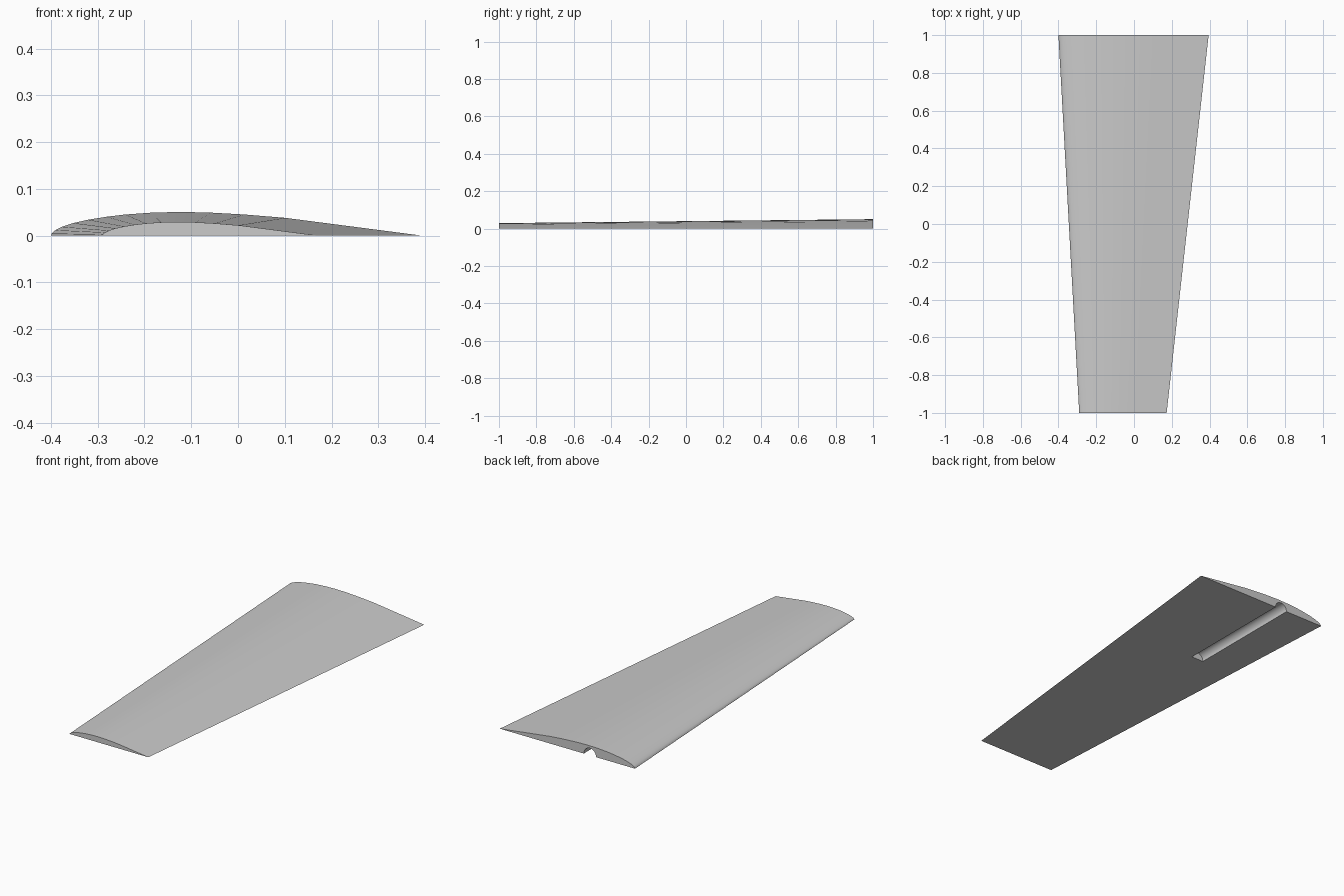
import bpy, bmesh, math

cube = bpy.data.objects.get("Cube")
if cube:
    bpy.data.objects.remove(cube, do_unlink=True)

grey = bpy.data.materials.new("light grey")
grey.use_nodes = True
colour = (0.6, 0.6, 0.6, 1)
grey.diffuse_color = colour
grey.node_tree.nodes["Principled BSDF"].inputs["Base Color"].default_value = colour


def loft(name, rings):
    """Closed solid through a list of matching rings, ordered along y."""
    bm = bmesh.new()
    loops = [[bm.verts.new(p) for p in ring] for ring in rings]
    n = len(loops[0])
    for a, b in zip(loops, loops[1:]):
        for i in range(n):
            j = (i + 1) % n
            bm.faces.new((a[i], a[j], b[j], b[i]))
    bm.faces.new(loops[0])
    bm.faces.new(loops[-1])
    bmesh.ops.recalc_face_normals(bm, faces=bm.faces)
    mesh = bpy.data.meshes.new(name)
    bm.to_mesh(mesh)
    bm.free()
    mesh.materials.append(grey)
    obj = bpy.data.objects.new(name, mesh)
    bpy.context.collection.objects.link(obj)
    return obj


# Flat-bottomed wing section: chord fraction, height as fraction of chord
section = [(0, 0), (0.002, 0.006), (0.012, 0.015), (0.03, 0.024),
           (0.06, 0.034), (0.1, 0.043), (0.15, 0.051), (0.2, 0.057),
           (0.27, 0.062), (0.35, 0.064), (0.43, 0.062), (0.52, 0.057),
           (0.63, 0.048), (1, 0)]


def wing_ring(y, lead, trail):
    chord = trail - lead
    return [(lead + chord * t, y, chord * h) for t, h in section]


# Tapered wing from tip to root
wing = loft("wing", [wing_ring(-1, -0.29, 0.173), wing_ring(1, -0.4, 0.395)])


# Round-topped spar channel under the root
def channel_ring(y):
    arch = [math.pi * i / 16 for i in range(17)]
    pts = [(-0.135 + 0.036 * math.cos(a), y, 0.038 * math.sin(a)) for a in arch]
    return pts + [(-0.171, y, -0.05), (-0.099, y, -0.05)]


cutter = loft("channel_cutter", [channel_ring(0.34), channel_ring(1.1)])
cutter.hide_render = True

cut = wing.modifiers.new("spar channel", "BOOLEAN")
cut.operation = "DIFFERENCE"
cut.solver = "EXACT"
cut.object = cutter

bpy.ops.object.select_all(action="DESELECT")
wing.select_set(True)
bpy.context.view_layer.objects.active = wing
bpy.ops.object.modifier_apply(modifier=cut.name)
bpy.data.objects.remove(cutter, do_unlink=True)
bpy.ops.object.shade_smooth_by_angle(angle=math.radians(30))
